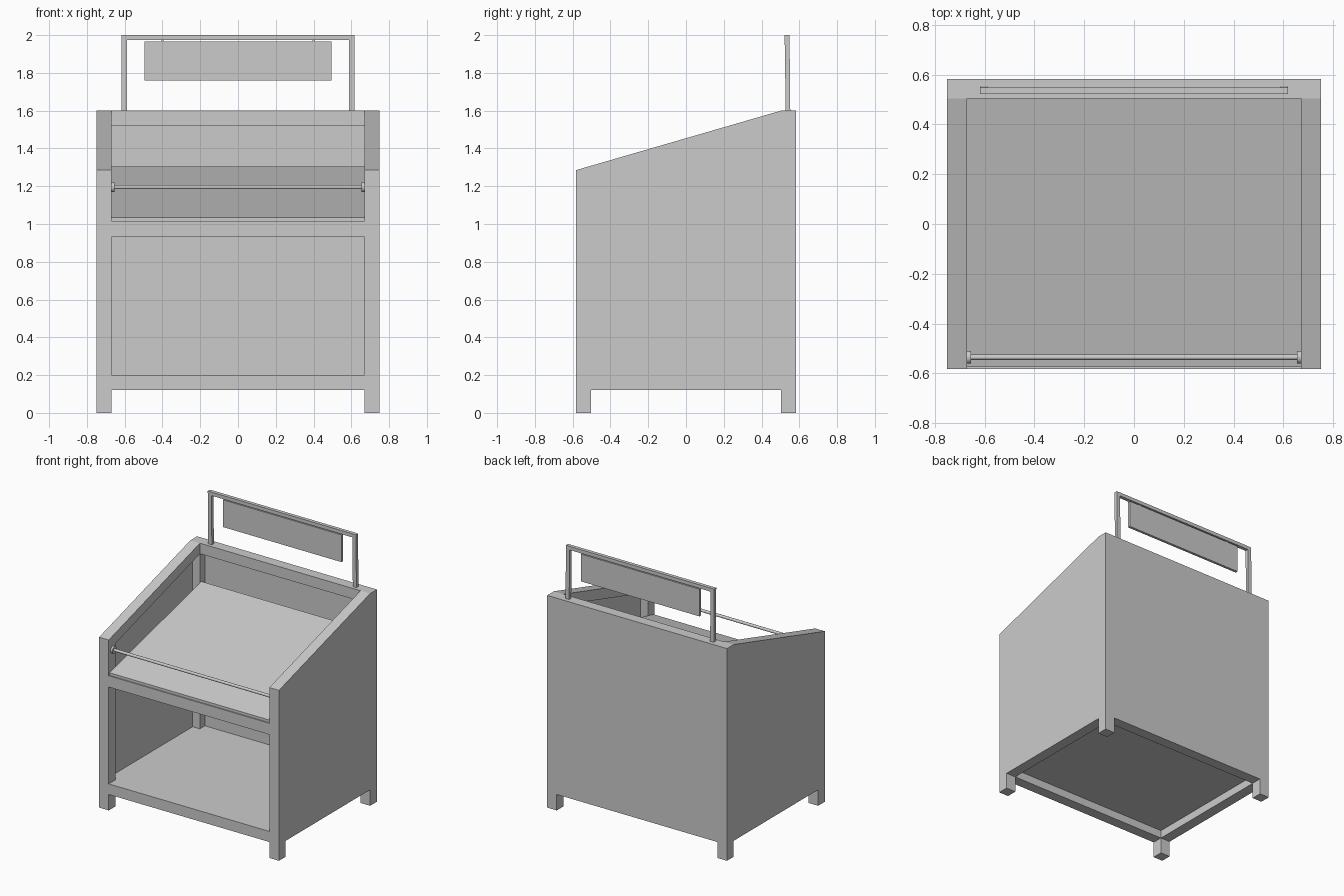
import bpy, bmesh, math
from mathutils import Matrix

if "Cube" in bpy.data.objects:
    bpy.data.objects.remove(bpy.data.objects["Cube"])

W, D, T = 0.75, 0.583, 0.08      # half width, half depth, timber size
XI, YI = W - T, D - T            # inner faces of the frame
PANEL = 0.02


def finish(name, bm):
    bmesh.ops.recalc_face_normals(bm, faces=bm.faces)
    me = bpy.data.meshes.new(name)
    bm.to_mesh(me)
    bm.free()
    ob = bpy.data.objects.new(name, me)
    bpy.context.collection.objects.link(ob)
    return ob


def extrude_x(name, profile, x0, x1):
    """Extrude a (y, z) profile from x0 to x1."""
    bm = bmesh.new()
    a = [bm.verts.new((x0, y, z)) for y, z in profile]
    b = [bm.verts.new((x1, y, z)) for y, z in profile]
    bm.faces.new(a)
    bm.faces.new(b[::-1])
    n = len(a)
    for i in range(n):
        bm.faces.new((a[i], a[(i + 1) % n], b[(i + 1) % n], b[i]))
    return finish(name, bm)


def box(name, x0, x1, y0, y1, z0, z1):
    return extrude_x(name, [(y0, z0), (y1, z0), (y1, z1), (y0, z1)], x0, x1)


def cylinder_x(name, x0, x1, y, z, r, sides=16):
    bm = bmesh.new()
    bmesh.ops.create_cone(bm, cap_ends=True, segments=sides, radius1=r, radius2=r, depth=x1 - x0,
                          matrix=Matrix.Translation(((x0 + x1) / 2, y, z)) @ Matrix.Rotation(math.pi / 2, 4, 'Y'))
    ob = finish(name, bm)
    bpy.context.view_layer.objects.active = ob
    ob.select_set(True)
    bpy.ops.object.shade_smooth_by_angle()
    ob.select_set(False)
    return ob


def slope(y):
    """Height of the slanted side top."""
    return 1.285 + (y + D) * (1.6 - 1.285) / (YI + D)


for side, s in (("left", -1), ("right", 1)):
    xi, xo = s * XI, s * W
    # posts
    extrude_x(side + "_front_post", [(-D, 0), (-YI, 0), (-YI, slope(-YI)), (-D, slope(-D))], xi, xo)
    box(side + "_back_post", xi, xo, YI, D, 0, 1.6)
    # bottom beam, slanted top beam and thin outer panel
    box(side + "_bottom_beam", xi, xo, -YI, YI, 0.12, 0.2)
    lo, hi = slope(-YI), slope(YI)
    extrude_x(side + "_slanted_beam", [(-YI, lo - T), (YI, hi - T), (YI, hi), (-YI, lo)], xi, xo)
    extrude_x(side + "_panel", [(-YI, 0.2), (YI, 0.2), (YI, hi - T), (-YI, lo - T)], s * (W - PANEL), xo)
    # rod end cap and sign upright
    cylinder_x(side + "_rod_cap", *sorted((s * 0.655, xi)), -0.535, 1.195, 0.026)
    extrude_x(side + "_sign_upright", [(0.528, 1.6), (0.552, 1.6), (0.548, 2.0), (0.522, 2.0)],
              s * 0.588, s * 0.618)

# cross beams
box("front_bottom_beam", -XI, XI, -D, -YI, 0.12, 0.2)
box("back_bottom_beam", -XI, XI, YI, D, 0.12, 0.2)
box("front_middle_rail", -XI, XI, -D, -YI, 0.93, 1.015)
box("back_top_beam", -XI, XI, YI, D, 1.52, 1.6)

# panels and shelves
box("back_panel", -XI, XI, D - PANEL, D, 0.2, 1.52)
box("floor_shelf", -XI, XI, -YI, YI, 0.18, 0.2)
extrude_x("display_tray", [(-0.575, 1.015), (0.52, 1.285), (0.52, 1.305), (-0.575, 1.035)], -XI, XI)

# front rod
cylinder_x("front_rod", -0.66, 0.66, -0.535, 1.195, 0.011)

# hanging sign
box("sign_top_bar", -0.588, 0.588, 0.522, 0.549, 1.973, 2.0)
box("sign_board", -0.495, 0.495, 0.526, 0.546, 1.76, 1.965)
for x in (-0.4, 0.4):
    box("sign_hanger", x - 0.006, x + 0.006, 0.532, 0.54, 1.96, 1.975)
